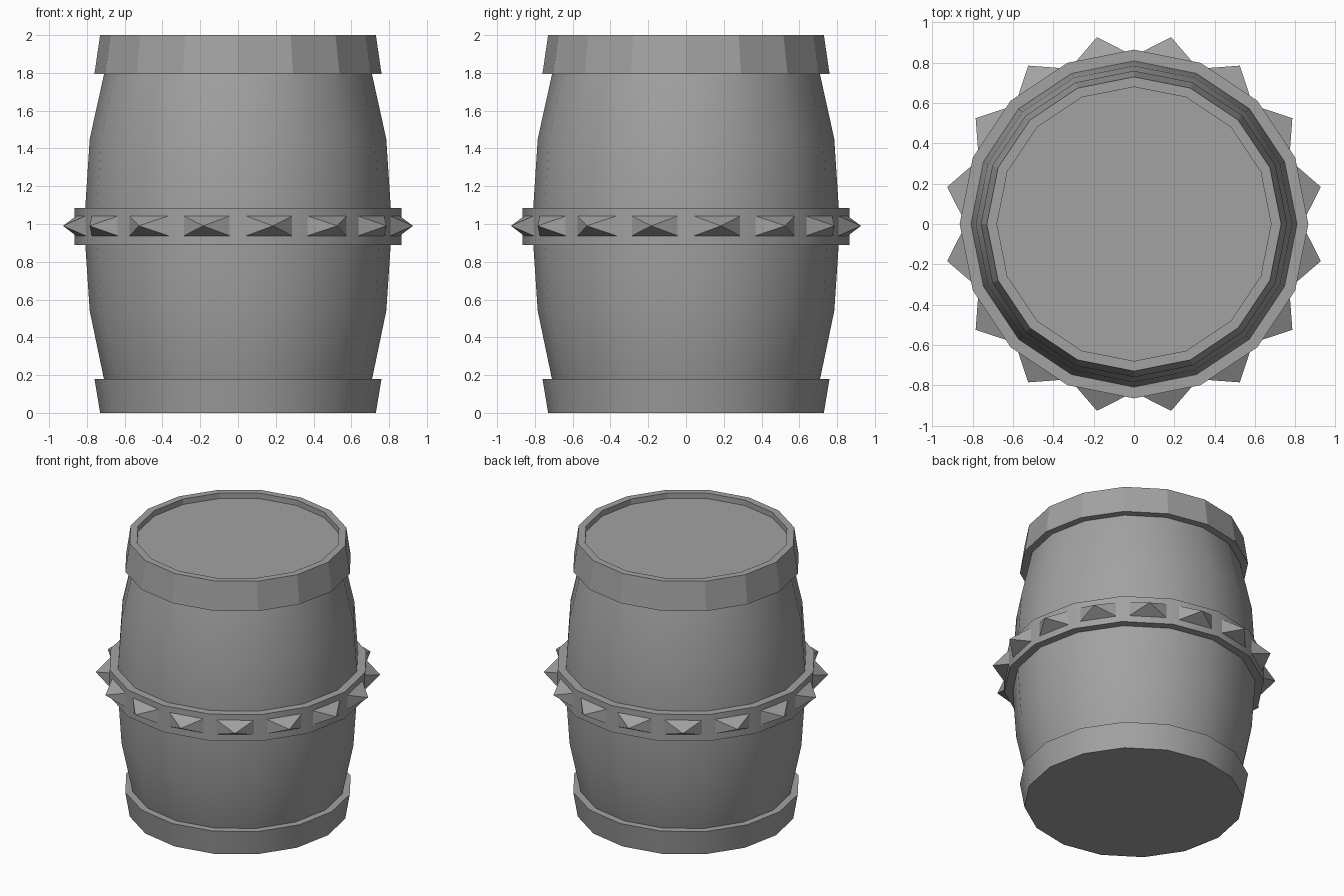
import bpy, bmesh, math
from mathutils import Vector

if "Cube" in bpy.data.objects:
    bpy.data.objects.remove(bpy.data.objects["Cube"], do_unlink=True)

SIDES = 16
STEP = 2 * math.pi / SIDES

grey = bpy.data.materials.new("plain grey")
grey.use_nodes = True
colour = (0.36, 0.36, 0.36, 1)
grey.diffuse_color = colour
grey.node_tree.nodes["Principled BSDF"].inputs["Base Color"].default_value = colour


def finish(name, bm, smooth=True):
    bmesh.ops.recalc_face_normals(bm, faces=bm.faces[:])
    mesh = bpy.data.meshes.new(name)
    bm.to_mesh(mesh)
    bm.free()
    obj = bpy.data.objects.new(name, mesh)
    bpy.context.collection.objects.link(obj)
    mesh.materials.append(grey)
    if smooth:
        bpy.ops.object.select_all(action='DESELECT')
        obj.select_set(True)
        bpy.context.view_layer.objects.active = obj
        bpy.ops.object.shade_smooth_by_angle(angle=math.radians(30))
    return obj


def lathe(name, profile, closed=False, smooth=True):
    """Turn (radius, height) points; open profiles get flat end caps."""
    bm = bmesh.new()
    rings = [[bm.verts.new((r * math.cos(i * STEP), r * math.sin(i * STEP), z))
              for i in range(SIDES)] for r, z in profile]
    pairs = list(zip(rings, rings[1:]))
    if closed:
        pairs.append((rings[-1], rings[0]))
    else:
        bm.faces.new(rings[0])
        bm.faces.new(rings[-1])
    for a, b in pairs:
        for i in range(SIDES):
            j = (i + 1) % SIDES
            bm.faces.new((a[i], a[j], b[j], b[i]))
    return finish(name, bm, smooth)


# Bulging barrel wall
lathe("barrel_body", [(0.70, 0.15), (0.71, 0.18), (0.785, 0.54), (0.815, 0.99),
                      (0.785, 1.45), (0.71, 1.79), (0.70, 1.83)])

# Bottom hoop with solid base, top hoop with sunken lid
lathe("bottom_hoop", [(0.73, 0), (0.76, 0.18), (0.69, 0.18)])
lathe("top_hoop", [(0.69, 1.795), (0.76, 1.795), (0.73, 2), (0.68, 2), (0.68, 1.96)],
      smooth=False)

# Middle band
lathe("middle_band", [(0.865, 0.89), (0.865, 1.085), (0.79, 1.085), (0.79, 0.89)],
      closed=True)

# One pyramid stud on each flat of the band
bm = bmesh.new()
flat = 0.865 * math.cos(STEP / 2)
for i in range(SIDES):
    angle = (i + 0.5) * STEP
    out = Vector((math.cos(angle), math.sin(angle), 0))
    side = Vector((-out.y, out.x, 0))
    mid = Vector((0, 0, 0.99))
    base = [bm.verts.new(mid + out * (flat - 0.005) + side * 0.13 * s
                         + Vector((0, 0, 0.055 * t)))
            for s, t in ((-1, -1), (1, -1), (1, 1), (-1, 1))]
    tip = bm.verts.new(mid + out * 0.945)
    bm.faces.new(base)
    for a, b in zip(base, base[1:] + base[:1]):
        bm.faces.new((a, b, tip))
finish("band_studs", bm, smooth=False)
